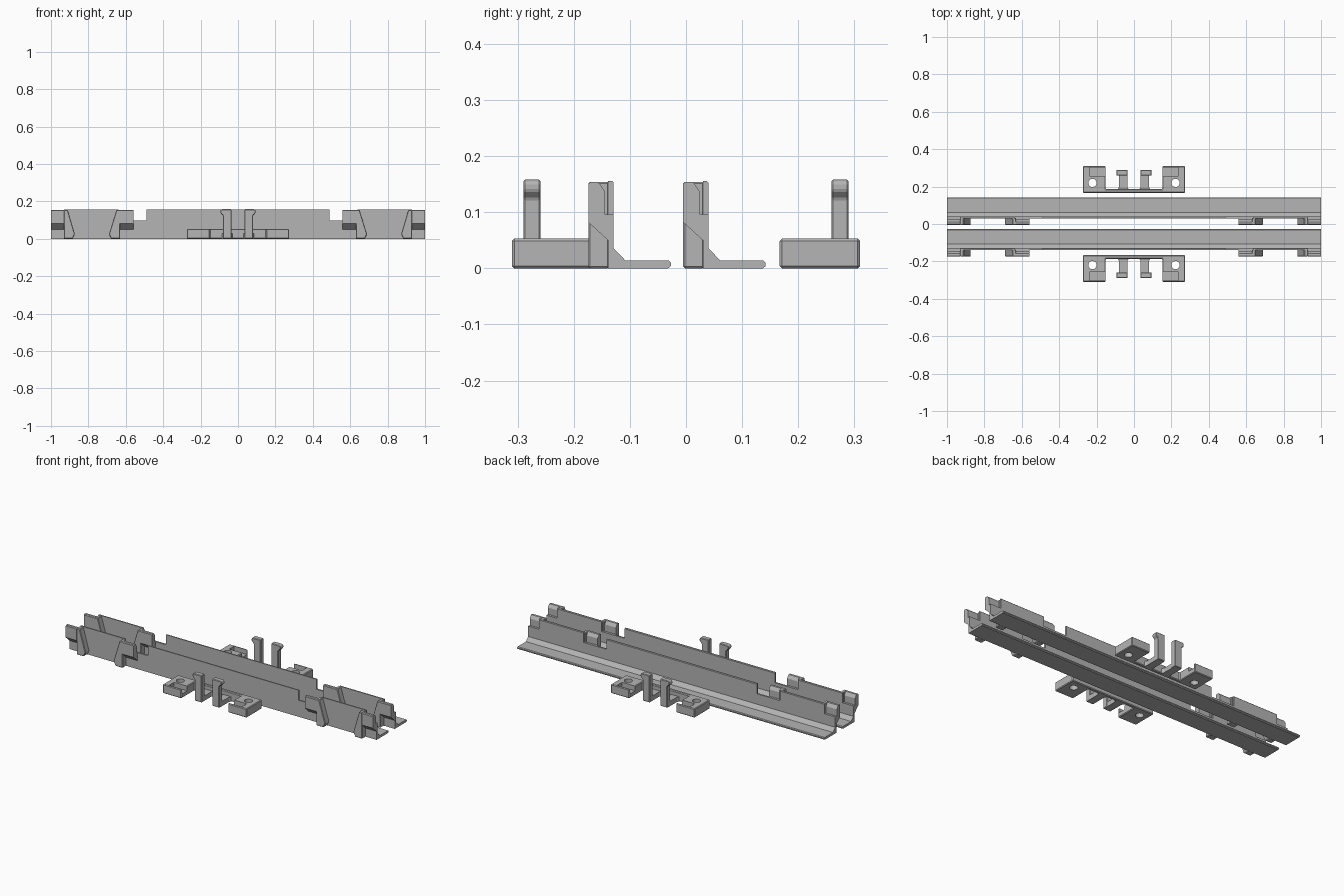
import bpy, bmesh, math
from mathutils import Vector

if "Cube" in bpy.data.objects:
    bpy.data.objects.remove(bpy.data.objects["Cube"])

grey = bpy.data.materials.new("plain grey")
grey.diffuse_color = (0.46, 0.46, 0.46, 1)
grey.use_nodes = True
grey.node_tree.nodes["Principled BSDF"].inputs["Base Color"].default_value = grey.diffuse_color


def prism(name, pts, axis, a, b, bevel=0.0, mirror=False):
    """Extrude a closed outline along x, y or z, from a to b."""
    def at(p, t):
        return {"x": (t, p[0], p[1]), "y": (p[0], t, p[1]), "z": (p[0], p[1], t)}[axis]
    bm = bmesh.new()
    lo = [bm.verts.new(at(p, a)) for p in pts]
    hi = [bm.verts.new(at(p, b)) for p in pts]
    bm.faces.new(lo)
    bm.faces.new(hi)
    for i in range(len(pts)):
        j = (i + 1) % len(pts)
        bm.faces.new((lo[i], lo[j], hi[j], hi[i]))
    bmesh.ops.recalc_face_normals(bm, faces=bm.faces)
    me = bpy.data.meshes.new(name)
    bm.to_mesh(me)
    bm.free()
    me.materials.append(grey)
    ob = bpy.data.objects.new(name, me)
    bpy.context.collection.objects.link(ob)
    if mirror:
        ob.modifiers.new("mirror", "MIRROR").use_mirror_merge = False
    if bevel:
        m = ob.modifiers.new("bevel", "BEVEL")
        m.width, m.segments, m.limit_method = bevel, 1, "ANGLE"
    return ob


def rect(x0, x1, y0, y1):
    return [(x0, y0), (x1, y0), (x1, y1), (x0, y1)]


def cut(ob, cutter, first=True):
    """Subtract a hidden cutter from a part, before its bevel."""
    m = ob.modifiers.new("cut", "BOOLEAN")
    m.operation, m.object, m.solver = "DIFFERENCE", cutter, "EXACT"
    if first:
        ob.modifiers.move(len(ob.modifiers) - 1, 0)
    cutter.hide_render = True
    cutter.hide_viewport = True


TOP = 0.156

# Two identical angle rails with snap-in guides at both ends
for tag, dy in (("back", 0.0), ("front", -0.169)):
    def sh(pts):
        return [(p[0] + dy, p[1]) for p in pts]

    # Flange, fillet and upright wall in one profile
    rail = prism(tag + "_rail", sh([
        (0.03, 0), (0.137, 0), (0.142, 0.004), (0.142, 0.010), (0.138, 0.014),
        (0.061, 0.014), (0.04, 0.036), (0.04, TOP - 0.003), (0.037, TOP),
        (0.03, TOP)]), "x", -1, 1)

    # Gaps in the top edge beside and behind the clips
    for x0, x1 in ((0.49, 0.64), (0.93, 1.1)):
        for s in (1, -1):
            c = prism("gap_cutter", rect(min(s * x0, s * x1), max(s * x0, s * x1), 0.097, 0.3),
                      "y", dy + 0.01, dy + 0.06)
            cut(rail, c)

    # Overhanging clips with a sloped underside
    clip = sh([(-0.005, 0.082), (0.03, 0.05), (0.032, 0.05), (0.032, 0.096),
               (0.025, 0.096), (0.025, 0.136), (0.015, 0.151), (0.012, TOP - 0.002),
               (-0.001, TOP - 0.002), (-0.005, TOP - 0.006)])
    prism(tag + "_inner_clip", clip, "x", 0.558, 0.641, mirror=True)
    prism(tag + "_outer_clip", clip, "x", 0.929, 1.0, mirror=True)

    # Tapered ribs that form a funnel-shaped slot
    prism(tag + "_inner_rib", [(0.63, 0), (0.678, 0), (0.69, 0.025), (0.65, TOP - 0.002),
                               (0.63, TOP - 0.002)],
          "y", dy - 0.005, dy + 0.032, 0.003, mirror=True)
    prism(tag + "_outer_rib", [(0.93, 0), (0.884, 0), (0.872, 0.025), (0.91, TOP - 0.002),
                               (0.93, TOP - 0.002)],
          "y", dy - 0.005, dy + 0.032, 0.003, mirror=True)

# Two mounting brackets, facing away from each other
for tag, s in (("back", 1), ("front", -1)):
    def span(a, b):
        return min(s * a, s * b), max(s * a, s * b)

    # U-shaped base: two blocks joined by a thin strip
    outline = [(-0.273, 0.167), (0.273, 0.167), (0.273, 0.31), (0.152, 0.31),
               (0.152, 0.187), (-0.152, 0.187), (-0.152, 0.31), (-0.273, 0.31)]
    base = prism(tag + "_bracket_base", [(x, s * y) for x, y in outline], "z", 0, 0.053, 0.004)

    for side in (1, -1):
        # Screw hole
        hole = prism("hole_cutter", [
            (side * 0.222 + 0.022 * math.cos(i * math.tau / 24),
             s * 0.22 + 0.022 * math.sin(i * math.tau / 24)) for i in range(24)],
            "z", -0.05, 0.1)
        cut(base, hole, False)
        # Shallow pocket open toward the middle
        x0, x1 = sorted((side * 0.14, side * 0.237))
        y0, y1 = span(0.256, 0.302)
        cut(base, prism("pocket_cutter", rect(x0, x1, y0, y1), "z", 0.026, 0.1), False)

    # Foot and upright hooked prong
    y0, y1 = span(0.18, 0.285)
    prism(tag + "_prong_foot", rect(0.036, 0.08, y0, y1), "z", 0, 0.028, mirror=True)
    # Flare where the foot meets the strip
    prism(tag + "_foot_flare", [(0.028, s * 0.184), (0.088, s * 0.184),
                                (0.08, s * 0.198), (0.036, s * 0.198)],
          "z", 0, 0.028, mirror=True)
    y0, y1 = span(0.259, 0.29)
    prism(tag + "_prong", [(0.034, 0), (0.08, 0), (0.08, 0.124), (0.094, 0.138),
                           (0.094, 0.152), (0.088, 0.158), (0.034, 0.158)],
          "y", y0, y1, 0.003, mirror=True)
